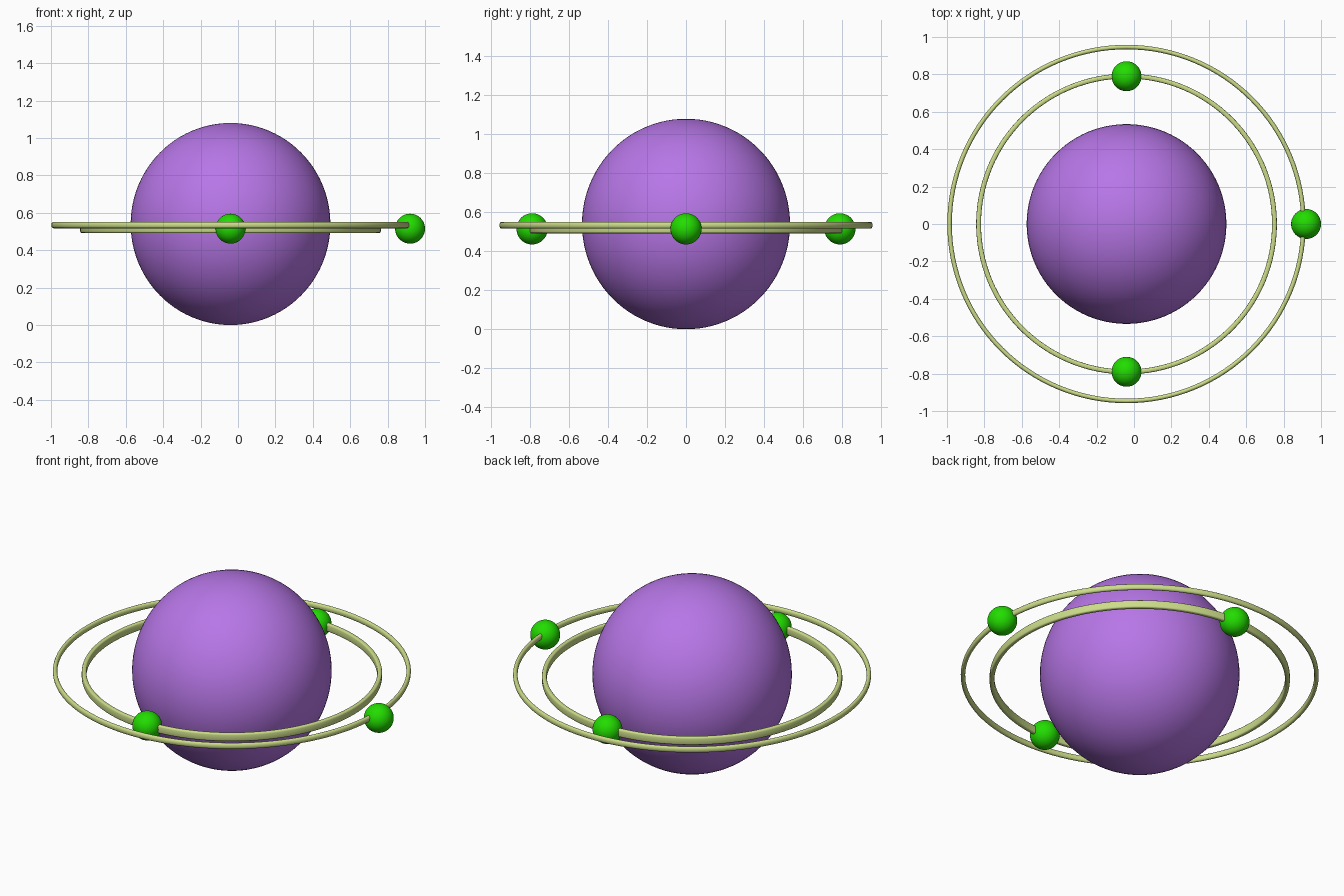
import bpy, bmesh, math

if "Cube" in bpy.data.objects:
    bpy.data.objects.remove(bpy.data.objects["Cube"])

CX = -0.04      # shared centre of planet and rings


def material(name, rgb):
    m = bpy.data.materials.new(name)
    m.diffuse_color = (*rgb, 1.0)
    m.use_nodes = True
    m.node_tree.nodes["Principled BSDF"].inputs["Base Color"].default_value = m.diffuse_color
    return m


PURPLE = material("purple", (0.475, 0.182, 0.80))
GREEN = material("green", (0.016, 0.72, 0.0))
OLIVE = material("pale olive", (0.60, 0.72, 0.25))


def finish(bm, name, mat, loc):
    bmesh.ops.recalc_face_normals(bm, faces=bm.faces)
    me = bpy.data.meshes.new(name)
    bm.to_mesh(me)
    bm.free()
    me.materials.append(mat)
    ob = bpy.data.objects.new(name, me)
    ob.location = loc
    bpy.context.collection.objects.link(ob)
    for p in me.polygons:
        p.use_smooth = True
    return ob


def ball(name, mat, loc, r, seg):
    bm = bmesh.new()
    bmesh.ops.create_uvsphere(bm, u_segments=seg, v_segments=seg // 2, radius=r)
    return finish(bm, name, mat, loc)


def ring(name, radius, half_w, half_h, power, z, seg=128, sides=16):
    """Sweep a superellipse section around z (power 1 = ellipse, smaller = boxier)."""
    def bend(v):
        return math.copysign(abs(v) ** power, v) if abs(v) > 1e-6 else 0.0
    bm = bmesh.new()
    loops = []
    for i in range(seg):
        a = 2 * math.pi * i / seg
        loop = []
        for j in range(sides):
            t = 2 * math.pi * j / sides
            r = radius + half_w * bend(math.cos(t))
            loop.append(bm.verts.new((r * math.cos(a), r * math.sin(a), half_h * bend(math.sin(t)))))
        loops.append(loop)
    for i in range(seg):
        p, q = loops[i], loops[(i + 1) % seg]
        for j in range(sides):
            k = (j + 1) % sides
            bm.faces.new((p[j], q[j], q[k], p[k]))
    return finish(bm, name, OLIVE, (CX, 0, z))


# Planet, very slightly taller than wide
planet = ball("planet", PURPLE, (CX, 0, 0.54), 0.534, 96)
planet.scale.z = 0.54 / 0.534

# Orbit rings: slim round outer one, taller boxy inner one
ring("outer_ring", 0.946, 0.012, 0.017, 0.9, 0.534)
ring("inner_ring", 0.791, 0.013, 0.023, 0.5, 0.515)

# Moons: one on the outer ring, two opposite on the inner ring
ball("outer_moon", GREEN, (0.92, 0, 0.515), 0.08, 48)
for side, y in (("front", -0.79), ("back", 0.79)):
    ball(side + "_inner_moon", GREEN, (CX, y, 0.515), 0.08, 48)
